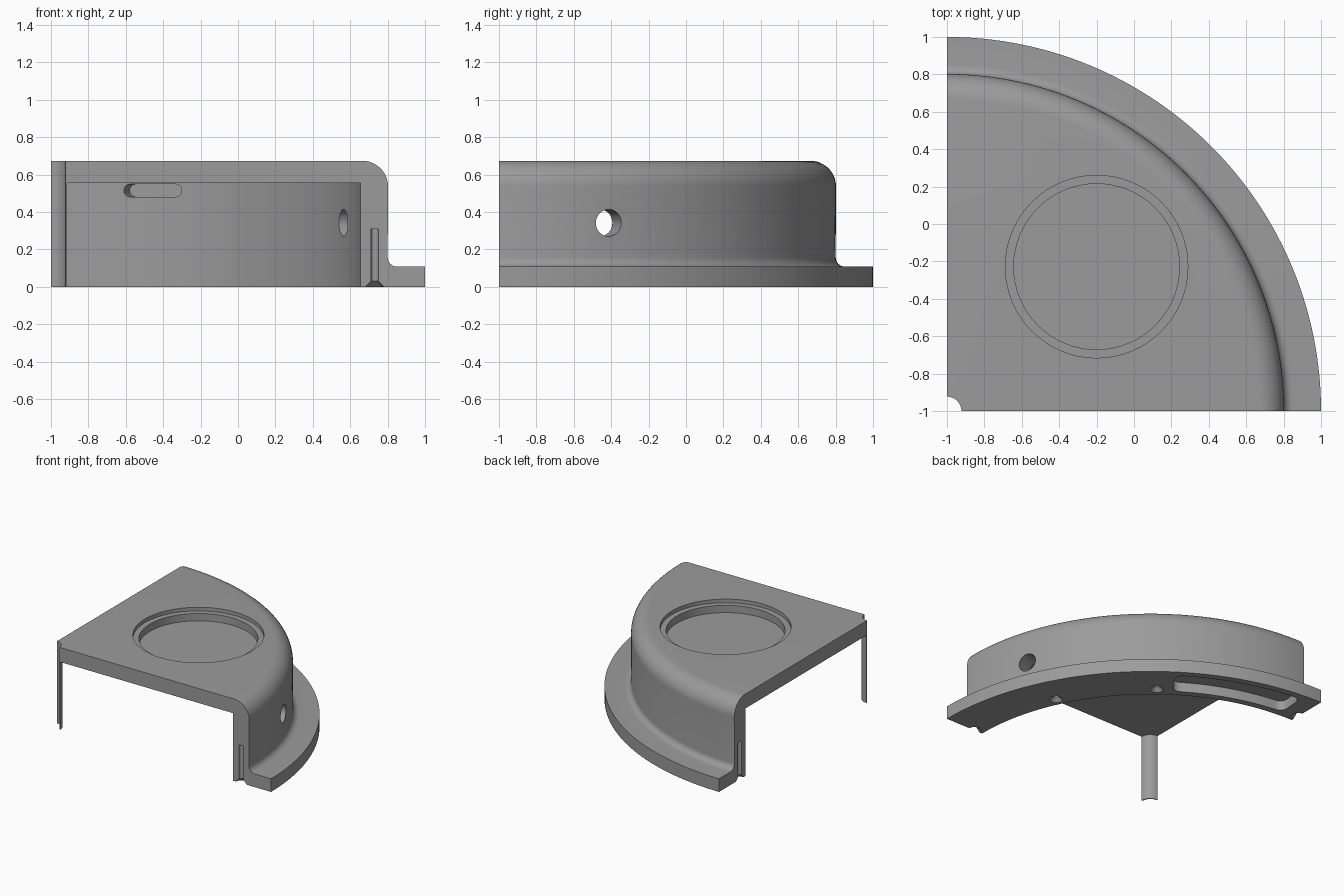
import bpy, bmesh, math
from mathutils import Matrix, Vector

if "Cube" in bpy.data.objects:
    bpy.data.objects.remove(bpy.data.objects["Cube"])

AXIS = Vector((-1, -1, 0))          # centre line of the quarter turn


def rad(a):
    return math.radians(a)


def polar(r, deg, z=0.0):
    return AXIS + Vector((r * math.cos(rad(deg)), r * math.sin(rad(deg)), z))


def arc(cx, cz, r, a0, a1, n):
    return [(cx + r * math.cos(rad(a0 + (a1 - a0) * i / n)),
             cz + r * math.sin(rad(a0 + (a1 - a0) * i / n))) for i in range(n + 1)]


def finish(name, bm):
    bmesh.ops.recalc_face_normals(bm, faces=bm.faces)
    me = bpy.data.meshes.new(name)
    bm.to_mesh(me)
    bm.free()
    ob = bpy.data.objects.new(name, me)
    bpy.context.collection.objects.link(ob)
    return ob


def quarter_turn(name, profile, steps=64):
    """Revolve a closed (radius, height) profile by 90 degrees, capped at both ends."""
    bm = bmesh.new()
    rings = [[bm.verts.new(polar(r, 90 * s / steps, z)) for r, z in profile]
             for s in range(steps + 1)]
    n = len(profile)
    for a, b in zip(rings, rings[1:]):
        for i in range(n):
            j = (i + 1) % n
            bm.faces.new((a[i], a[j], b[j], b[i]))
    bm.faces.new(rings[0])
    bm.faces.new(rings[-1])
    return finish(name, bm)


def cone(name, centre, r1, r2, depth, seg=32, rot=Matrix()):
    bm = bmesh.new()
    bmesh.ops.create_cone(bm, cap_ends=True, segments=seg, radius1=r1, radius2=r2,
                          depth=depth, matrix=Matrix.Translation(centre) @ rot)
    return finish(name, bm)


def prism(name, outline, vector):
    bm = bmesh.new()
    a = [bm.verts.new(p) for p in outline]
    b = [bm.verts.new(p + vector) for p in outline]
    bm.faces.new(a)
    bm.faces.new(b)
    for i in range(len(a)):
        j = (i + 1) % len(a)
        bm.faces.new((a[i], a[j], b[j], b[i]))
    return finish(name, bm)


# housing: flange, foot fillet, wall, rounded shoulder, roof and thin centre sleeve
profile = [(1.655, 0), (2, 0), (2, 0.108)]
profile += arc(1.85, 0.158, 0.05, 270, 180, 6)
profile += arc(1.665, 0.537, 0.137, 0, 90, 12)
profile += [(0.077, 0.674), (0.077, 0), (0.086, 0), (0.086, 0.555), (1.655, 0.555)]
housing = quarter_turn("housing", profile)

cutters = []

# stepped round recess in the roof
for r, depth in ((0.488, 0.03), (0.443, 0.09)):
    cutters.append(cone("recess_cutter", (-0.2, -0.228, 0.674 - depth + 0.1), r, r, 0.2, 64))

# round port through the wall
port_rot = Matrix.Rotation(rad(19), 4, 'Z') @ Matrix.Rotation(rad(90), 4, 'Y')
cutters.append(cone("port_cutter", polar(1.73, 19, 0.342), 0.072, 0.072, 0.4, 32, port_rot))

# countersunk screw holes in the base
for deg in (0, 25.8, 51.6, 90):
    cutters.append(cone("screw_cutter", polar(1.73, deg, 0.13), 0.02, 0.02, 0.36, 20))
    cutters.append(cone("countersink_cutter", polar(1.73, deg, 0.01), 0.06, 0.02, 0.04, 20))

# rounded pocket high on the inside of the wall
out = Vector((math.cos(rad(70.7)), math.sin(rad(70.7)), 0))
side = Vector((-out.y, out.x, 0))
pill = arc(0.13, 0, 0.034, -90, 90, 8) + arc(-0.13, 0, 0.034, 90, 270, 8)
base = polar(1.55, 70.7, 0.515)
cutters.append(prism("pocket_cutter", [base + side * u + Vector((0, 0, v)) for u, v in pill],
                     out * 0.19))

# curved slot in the underside, with rounded corners
r0, r1, a0, a1, n, c = 1.71, 1.945, 55.5, 85.5, 20, 0.06
da0, da1 = math.degrees(c / r0), math.degrees(c / r1)
slot = []


def corner(r, dr, a, da, start, end):
    for r_off, a_off in arc(0, 0, 1, start, end, 5):
        slot.append(polar(r + dr * (1 - r_off), a + da * (1 - a_off), -0.05))


corner(r0, c, a0, da0, 90, 0)
slot += [polar(r0, a0 + da0 + (a1 - a0 - 2 * da0) * i / n, -0.05) for i in range(1, n)]
corner(r0, c, a1, -da0, 0, 90)
corner(r1, -c, a1, -da1, 90, 0)
slot += [polar(r1, a1 - da1 - (a1 - a0 - 2 * da1) * i / n, -0.05) for i in range(1, n)]
corner(r1, -c, a0, da1, 0, 90)
cutters.append(prism("slot_cutter", slot, Vector((0, 0, 0.13))))

# cut everything, then discard the cutters
bpy.context.view_layer.objects.active = housing
for cutter in cutters:
    cutter.hide_render = True
    mod = housing.modifiers.new("cut", 'BOOLEAN')
    mod.operation, mod.solver, mod.object = 'DIFFERENCE', 'EXACT', cutter
    bpy.ops.object.modifier_apply(modifier=mod.name)
    bpy.data.objects.remove(cutter)

grey = bpy.data.materials.new("mid grey")
grey.diffuse_color = (0.33, 0.33, 0.33, 1)
grey.use_nodes = True
grey.node_tree.nodes["Principled BSDF"].inputs["Base Color"].default_value = grey.diffuse_color
housing.data.materials.clear()
housing.data.materials.append(grey)
for p in housing.data.polygons:
    p.material_index = 0

bpy.ops.object.select_all(action='DESELECT')
housing.select_set(True)
bpy.ops.object.shade_smooth_by_angle(angle=rad(30))
